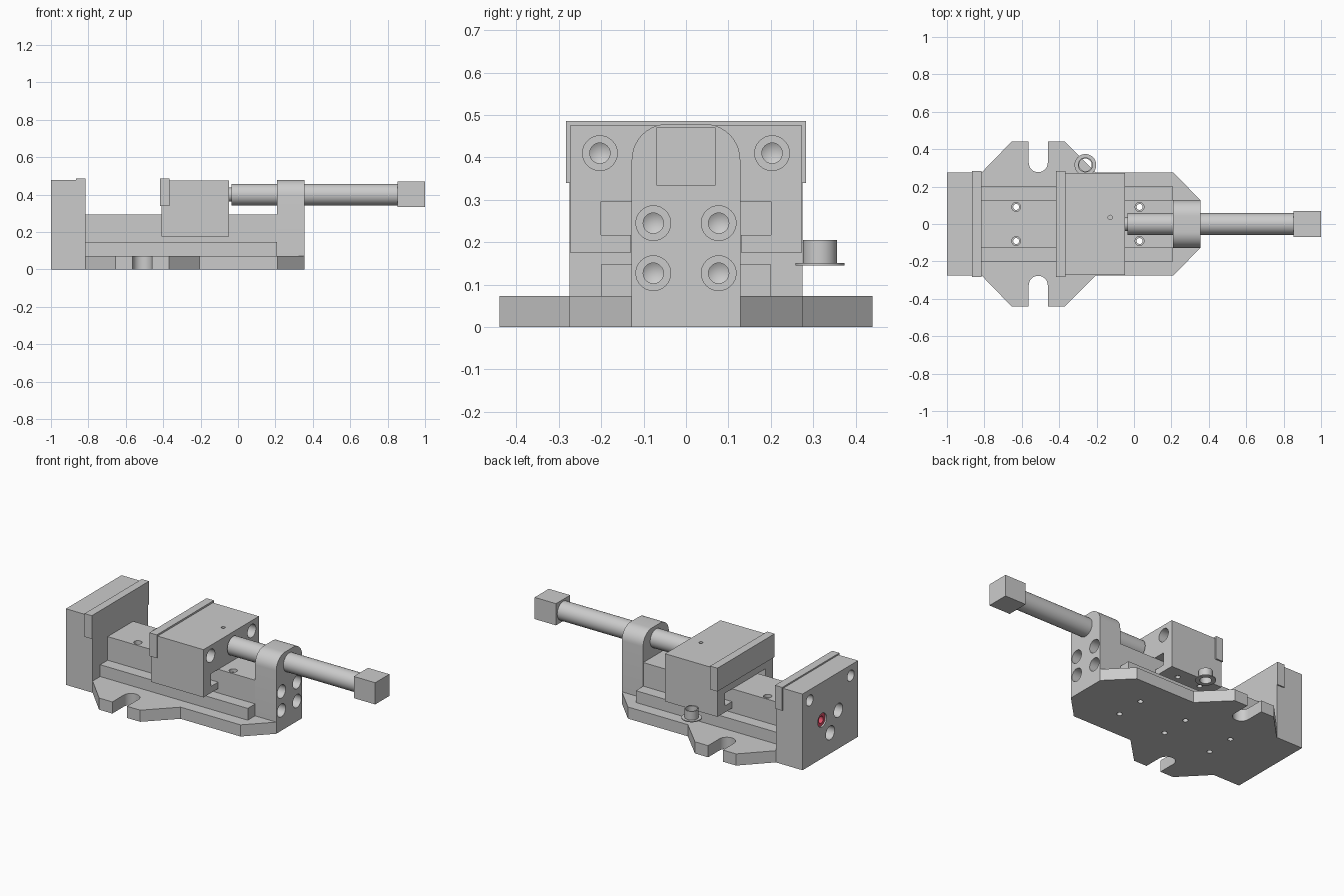
import bpy, bmesh
from math import pi, sin, cos, radians
from mathutils import Vector

if "Cube" in bpy.data.objects:
    bpy.data.objects.remove(bpy.data.objects["Cube"])


def make(name, verts, faces):
    me = bpy.data.meshes.new(name)
    me.from_pydata(verts, [], faces)
    bm = bmesh.new()
    bm.from_mesh(me)
    bmesh.ops.remove_doubles(bm, verts=bm.verts, dist=1e-5)
    bmesh.ops.recalc_face_normals(bm, faces=bm.faces)
    bm.to_mesh(me)
    bm.free()
    ob = bpy.data.objects.new(name, me)
    bpy.context.collection.objects.link(ob)
    return ob


def prism(name, pts, axis, lo, hi):
    """Extrude a 2D profile along an axis."""
    put = {'x': lambda p, t: (t, p[0], p[1]),
           'y': lambda p, t: (p[0], t, p[1]),
           'z': lambda p, t: (p[0], p[1], t)}[axis]
    n = len(pts)
    verts = [put(p, t) for t in (lo, hi) for p in pts]
    faces = [tuple(range(n)), tuple(range(2 * n - 1, n - 1, -1))]
    faces += [(i, (i + 1) % n, n + (i + 1) % n, n + i) for i in range(n)]
    return make(name, verts, faces)


def box(name, x0, x1, y0, y1, z0, z1):
    return prism(name, [(x0, y0), (x1, y0), (x1, y1), (x0, y1)], 'z', z0, z1)


def lathe(name, prof, origin, axis, closed=False, n=32):
    """Revolve (radius, distance) points about an axis."""
    q = Vector(axis).to_track_quat('Z', 'Y')
    o = Vector(origin)
    m = len(prof)
    verts = [o + q @ Vector((r * cos(2 * pi * k / n), r * sin(2 * pi * k / n), t))
             for k in range(n) for r, t in prof]
    faces = [(k * m + i, k * m + (i + 1) % m,
              (k + 1) % n * m + (i + 1) % m, (k + 1) % n * m + i)
             for k in range(n) for i in range(m if closed else m - 1)]
    return make(name, verts, faces)


def cut(ob, cutter, keep=False):
    cutter.hide_render = True
    mod = ob.modifiers.new("cut", 'BOOLEAN')
    mod.operation = 'DIFFERENCE'
    mod.solver = 'EXACT'
    mod.object = cutter
    bpy.context.view_layer.objects.active = ob
    bpy.ops.object.modifier_apply(modifier=mod.name)
    if not keep:
        bpy.data.objects.remove(cutter)


def bore(ob, origin, axis, d1, d2, r1=0.041, r2=0.024):
    """Counterbored blind hole with a drilled point."""
    cut(ob, lathe("bore_cutter", [(0, -.02), (r1, -.02), (r1, d1), (r2, d1),
                                  (r2, d2), (0, d2 + .014)], origin, axis))


def mirrored(half):
    return half + [(-a, b) for a, b in reversed(half)]


# Base plate with two open clamping slots
slot = [(-.512 + .051 * cos(a), .328 + .051 * sin(a))
        for a in [pi + pi * i / 16 for i in range(17)]]
half = ([(-.815, .275), (-.655, .44), (-.563, .44)] + slot +
        [(-.461, .44), (-.37, .44), (-.205, .275), (.21, .275), (.355, .128)])
base_plate = prism("base_plate", half + [(x, -y) for x, y in reversed(half)],
                   'z', 0, .073)

# Stepped guide bed
bed = prism("guide_bed", mirrored([(.2, .073), (.2, .147), (.126, .147), (.126, .295)]),
            'x', -.815, .208)

# Bed mounting holes, countersunk from above
for x in (-.63, -.30, .03):
    for y in (-.091, .091):
        c = lathe("hole_cutter", [(0, -.02), (.016, -.02), (.016, .275), (.024, .275),
                                  (.024, .32), (0, .32)], (x, y, 0), (0, 0, 1), n=20)
        cut(base_plate, c, keep=True)
        cut(bed, c)

# Fixed jaw
fixed_jaw = prism("fixed_jaw", [(-1, 0), (-.815, 0), (-.815, .34), (-.865, .34),
                                (-.865, .477), (-1, .477)], 'y', -.275, .275)
for y, z in ((-.203, .41), (.203, .41), (-.08, .24), (.08, .24), (0, .13)):
    r = .034 if z > .4 else .043
    bore(fixed_jaw, (-1, y, z), (1, 0, 0), .075, .11, r1=r)
box("fixed_jaw_plate", -.865, -.815, -.283, .283, .34, .486)

# Red socket screw in the fixed jaw
screw = lathe("red_screw", [(0, .04), (.022, .04), (.022, .008), (.041, .008),
                            (.041, .074), (0, .074)], (-1, .08, .24), (1, 0, 0))
red = bpy.data.materials.new("red")
red.diffuse_color = (.75, .08, .14, 1)
red.use_nodes = True
red.node_tree.nodes["Principled BSDF"].inputs["Base Color"].default_value = red.diffuse_color
screw.data.materials.append(red)

# Sliding jaw with T-shaped channel
sliding_jaw = prism("sliding_jaw", mirrored([(.274, .475), (.274, .176), (.13, .176),
                                             (.13, .217), (.2, .217), (.2, .296)]),
                    'x', -.41, -.047)
cut(sliding_jaw, box("notch_cutter", -.5, -.365, -.4, .4, .34, .6))
for y in (-.203, .203):
    bore(sliding_jaw, (-.047, y, .41), (-1, 0, 0), .1, .28)
    for x in (-.31, -.15):
        cut(sliding_jaw, lathe("hole_cutter", [(0, -.02), (.015, -.02), (.015, .03), (0, .03)],
                               (x, y, .176), (0, 0, 1), n=20))
cut(sliding_jaw, lathe("oil_cutter", [(0, -.02), (.012, -.02), (.012, .06), (0, .06)],
                       (-.127, .035, .475), (0, 0, -1), n=20))
box("sliding_jaw_plate", -.416, -.365, -.283, .283, .34, .486)

# Screw post with rounded top
R = .085
arc = [(.128 - R + R * cos(a), .479 - R + R * sin(a))
       for a in [pi / 2 * i / 10 for i in range(11)]]
post = prism("screw_post", mirrored([(.128, .073)] + arc), 'x', .208, .355)
for y in (-.077, .077):
    for z in (.127, .245):
        bore(post, (.355, y, z), (-1, 0, 0), .08, .12)

# Lead screw and square drive head
lathe("lead_screw", [(0, -.06), (.037, -.06), (.037, -.034), (.058, -.034),
                     (.058, .855), (0, .855)], (0, 0, .4), (1, 0, 0), n=48)
box("drive_head", .852, 1, -.07, .07, .334, .47)

# Loose flanged bushing beside the jaw
lathe("flanged_bushing", [(.034, 0), (.058, 0), (.058, .006), (.04, .006),
                          (.04, .06), (.034, .06)], (-.26, .316, .145), (0, 0, 1),
      closed=True)

# Smooth round walls, keep edges sharp
for ob in bpy.context.scene.objects:
    ob.select_set(True)
bpy.context.view_layer.objects.active = post
bpy.ops.object.shade_smooth_by_angle(angle=radians(30))
